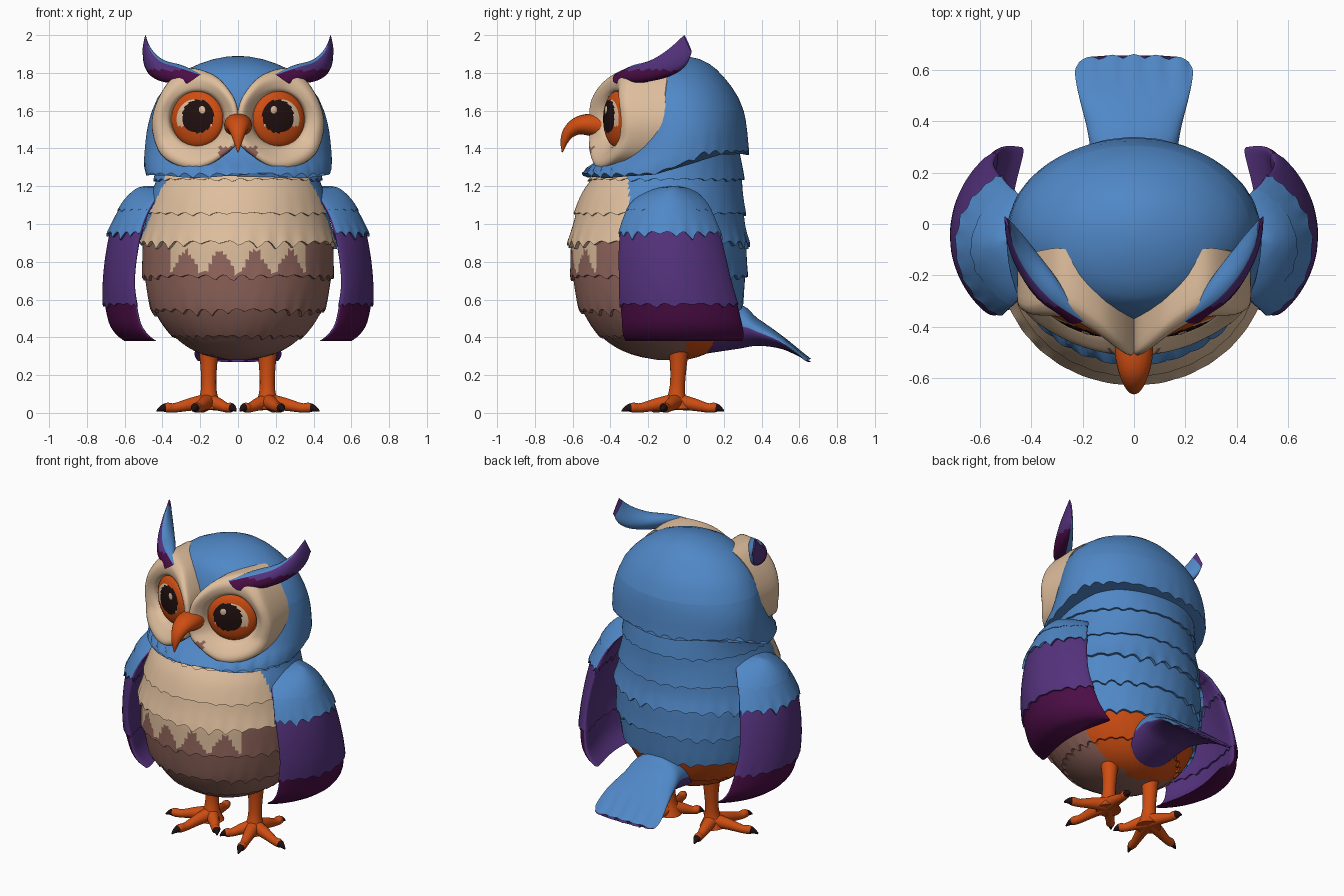
import bpy, bmesh
from math import sin, cos, pi, radians
from mathutils import Vector as V, Matrix

if "Cube" in bpy.data.objects:
    bpy.data.objects.remove(bpy.data.objects["Cube"])

COLOURS = dict(blue=(.08, .245, .57), cream=(.74, .52, .34), brown=(.29, .135, .11),
               purple=(.09, .032, .205), plum=(.07, .004, .06), orange=(.62, .075, .006),
               dark=(.015, .005, .005))
NAMES = list(COLOURS)
MATS = []
for n, c in COLOURS.items():
    m = bpy.data.materials.new(n)
    m.diffuse_color = (*c, 1)
    m.use_nodes = True
    m.node_tree.nodes["Principled BSDF"].inputs["Base Color"].default_value = m.diffuse_color
    MATS.append(m)


def clamp(t):
    return max(0., min(1., t))


def spline(rows, n=6, closed=False):
    """Catmull-Rom through tuples of any length."""
    out, N = [], len(rows)
    for i in range(N if closed else N - 1):
        p = [rows[(i + k) % N] if closed else rows[max(0, min(N - 1, i + k))] for k in (-1, 0, 1, 2)]
        for k in range(n):
            t = k / n
            out.append(tuple(.5 * (2 * b + (c - a) * t + (2 * a - 5 * b + 4 * c - d) * t * t
                                   + (3 * b - a - 3 * c + d) * t ** 3) for a, b, c, d in zip(*p)))
    return out if closed else out + [rows[-1]]


def lookup(rows, z):
    """Linear read of a table sorted by falling z."""
    for a, b in zip(rows, rows[1:]):
        if z >= b[0]:
            f = clamp((z - b[0]) / max(1e-6, a[0] - b[0]))
            return [q + (p - q) * f for p, q in zip(a, b)][1:]
    return rows[-1][1:]


def finish(name, bm, rule, side=1):
    bmesh.ops.recalc_face_normals(bm, faces=bm.faces)
    bm.normal_update()
    layer = bm.faces.layers.int.get("seg")
    for f in bm.faces:
        f.smooth = True
        f.material_index = NAMES.index(rule(f[layer] if layer else 0, f.calc_center_median(), f.normal))
    if side < 0:
        bmesh.ops.scale(bm, vec=(-1, 1, 1), verts=bm.verts)
        bmesh.ops.reverse_faces(bm, faces=bm.faces)
    me = bpy.data.meshes.new(name)
    bm.to_mesh(me)
    bm.free()
    me.set_sharp_from_angle(angle=radians(45))
    for m in MATS:
        me.materials.append(m)
    ob = bpy.data.objects.new(name, me)
    bpy.context.collection.objects.link(ob)
    return ob


def loft(name, rings, rule, side=1):
    """Closed skin over rings of points; rule(ring index, centre, normal) gives the colour."""
    bm = bmesh.new()
    layer = bm.faces.layers.int.new("seg")
    vs = [[bm.verts.new(p) for p in r] for r in rings]
    N = len(vs[0])
    for i, (a, b) in enumerate(zip(vs, vs[1:])):
        for k in range(N):
            bm.faces.new((a[k], a[(k + 1) % N], b[(k + 1) % N], b[k]))[layer] = i
    bm.faces.new(vs[0])[layer] = 0
    bm.faces.new(vs[-1])[layer] = len(vs) - 2
    return finish(name, bm, rule, side)


def ellipse(c, a, b, n=20):
    return [c + a * cos(2 * pi * k / n) + b * sin(2 * pi * k / n) for k in range(n)]


def tube(name, rows, rule, side=1, across=None):
    """Tube along rows of (x, y, z, half width, half height)."""
    rows = spline(rows, 5)
    pts = [V(r[:3]) for r in rows]
    rings = []
    for i, r in enumerate(rows):
        t = (pts[min(i + 1, len(pts) - 1)] - pts[max(i - 1, 0)]).normalized()
        s = across or t.cross(V((0, 0, 1))).normalized()
        rings.append(ellipse(pts[i], s * r[3], t.cross(s) * r[4]))
    return loft(name, rings, rule, side)


STEPS = 8


def feathered(name, section, breaks, rule, side=1, lobes=16, n=160):
    """Layered skin: each break (z, jag, overhang, back lift) is a ragged feather hem."""
    def hem(i, a):
        z, jag, _, lift = breaks[i]
        back = clamp((-cos(a) + .1) / .5)
        wave = (1 - abs(sin(lobes * a + i))) * (.65 + .35 * sin(5 * a + 2 * i))
        return z + lift * back - jag * wave
    rings = []
    for i in range(len(breaks) - 1):
        for k in range(STEPS + 1):
            f = k / STEPS
            g = f * f if i == 0 else f
            rings.append([section(hem(i, a) * (1 - g) + hem(i + 1, a) * g, a, breaks[i + 1][2] * f * f)
                          for a in (2 * pi * j / n for j in range(n))])
    return loft(name, rings, lambda s, c, nn: rule(s // (STEPS + 1), c, nn), side)


def oval(table):
    """Cross-section from rows of (z, half width, front y, back y)."""
    t = spline(table)

    def section(z, a, off):
        rx, yf, yb = lookup(t, z)
        return V(((rx + off) * sin(a), (yf + yb) / 2 - ((yb - yf) / 2 + off) * cos(a), z))
    return section


# body: blue back, cream chest, brown belly, orange rump
body = oval([(1.4, .42, -.36, .28), (1.25, .43, -.49, .295), (1.15, .46, -.555, .3), (1, .49, -.595, .31),
             (.85, .505, -.61, .32), (.65, .48, -.585, .305), (.5, .42, -.525, .265), (.38, .31, -.42, .19),
             (.31, .19, -.29, .1), (.28, .05, -.15, .0)])


def body_colour(s, c, n):
    if c.y > -.1 - .2 * clamp((c.z - .7) / .4):
        return "blue" if s < 5 else "orange" if c.y > 0 else "brown"
    if s < 3 or (s == 3 and abs(c.x) < .36 and c.z > .8 - .06 * cos(c.x * 34)):
        return "cream"
    return "brown"


feathered("body", body, [(1.4, 0, 0, 0), (1.24, .02, .015, 0), (1.06, .02, .012, 0), (.91, .05, .02, 0),
                         (.73, .04, .015, 0), (.55, .04, .018, 0), (.41, .03, .012, 0), (.28, 0, 0, 0)],
          body_colour)

# head with ragged collar
head = oval([(1.89, .01, -.05, -.03), (1.88, .1, -.13, .05), (1.85, .2, -.22, .12), (1.8, .3, -.3, .18),
             (1.7, .405, -.35, .26), (1.6, .455, -.37, .305), (1.5, .48, -.37, .32), (1.4, .488, -.41, .322),
             (1.33, .488, -.46, .322), (1.28, .48, -.54, .315), (1.2, .46, -.5, .3)])
feathered("head", head, [(1.89, 0, 0, 0), (1.6, 0, 0, 0), (1.27, .03, .012, .12)],
          lambda s, c, n: "blue")


# face discs
def face_y(x, z):
    return -.49 + .42 * abs(x) + 2 * max(0, z - 1.62) ** 2 - .35 * max(0, 1.45 - z)


EYE = (.215, 1.555)
outline = spline([(.0, 1.6), (.04, 1.7), (.13, 1.79), (.27, 1.825), (.37, 1.75), (.44, 1.62), (.455, 1.5),
                  (.41, 1.37), (.31, 1.305), (.2, 1.295), (.09, 1.35), (0, 1.44)], 6, True)
steps = spline([(0, .035), (.12, .005), (.35, -.015), (.65, -.03), (.9, -.02), (1, .02), (.95, .2)], 3)


def disc_ring(s, off):
    ring = []
    for x, z in outline:
        d = V((x - EYE[0], z - EYE[1]))
        p = V(EYE) + d.normalized() * .14 * (1 - s) + d * s
        ring.append((p.x, face_y(p.x, p.y) + off, p.y))
    return ring


def eye_colour(s, c, n):
    r = V((c.x, c.z)).length
    if V((c.x + .02, c.z - .015)).length < .088:
        return "dark"
    return "orange" if r > .106 or c.z < -.04 else "cream"


for side, word in ((1, "right"), (-1, "left")):
    loft(word + "_face_disc", [disc_ring(*s) for s in steps],
         lambda s, c, n: "brown" if c.z < 1.41 and c.x < .1 else "cream", side)

    # eye and highlight
    place = Matrix.Translation((EYE[0], -.365, EYE[1])) @ Matrix.Rotation(radians(23), 4, 'Z')
    for part, at, size, rule in (("eye", (0, 0, 0), (.148, .05, .148), eye_colour),
                                 ("eye_highlight", (-.045, -.043, .048), (.02, .006, .022),
                                  lambda s, c, n: "cream")):
        bm = bmesh.new()
        bmesh.ops.create_uvsphere(bm, u_segments=48, v_segments=40, radius=1)
        bmesh.ops.rotate(bm, matrix=Matrix.Rotation(pi / 2, 3, 'X'), verts=bm.verts)
        bmesh.ops.scale(bm, vec=size, verts=bm.verts)
        bmesh.ops.translate(bm, vec=at, verts=bm.verts)
        ob = finish(word + "_" + part, bm, rule)
        ob.data.transform(Matrix.Scale(side, 4, (1, 0, 0)) @ place)
        if side < 0:
            ob.data.flip_normals()

    # ear tuft: blade between an upper and a lower rail
    rails = spline([(.2, -.38, 1.79, .26, -.36, 1.75, .03), (.32, -.3, 1.83, .36, -.2, 1.76, .06),
                    (.41, -.2, 1.86, .44, -.07, 1.79, .05), (.465, -.1, 1.92, .485, 0, 1.84, .03),
                    (.49, -.01, 2.0, .505, .03, 1.91, .006)], 5)
    rings = []
    for r in rails:
        up, low = V(r[:3]), V(r[3:6])
        rings.append(ellipse((up + low) / 2, (up - low) / 2, V((-.7, .5, .5)) * r[6]))
    loft(word + "_ear_tuft", rings,
         lambda s, c, n: "blue" if n.dot(V((-.7, .5, .5))) > .1 and s < 18
         else "plum" if c.z < 1.815 else "purple", side)

    # wing: curved slab with blue shoulder, purple flight feathers, plum tips
    wt = spline([(1.2, .5, -.1, -.03), (1.18, .55, -.2, .04), (1.1, .62, -.3, .12), (.95, .68, -.35, .18),
                 (.7, .715, -.355, .24), (.5, .69, -.34, .29), (.42, .65, -.335, .305), (.38, .6, -.32, .3)])

    def wing(z, a, off):
        xo, yf, yb = lookup(wt, z)
        u = -cos(a)
        curl = .1 * u * u
        return V((xo - .06 - curl + (.06 + off) * sin(a),
                  (yf + yb) / 2 + ((yb - yf) / 2 + off * .5) * u, z))
    feathered(word + "_wing", wing, [(1.2, 0, 0, 0), (1.08, .02, .004, 0), (.96, .05, .016, 0),
                                     (.75, 0, 0, 0), (.58, .03, .012, 0), (.38, 0, 0, 0)],
              lambda s, c, n: "purple" if n.x < -.1 else ("blue", "blue", "purple", "purple", "plum")[s],
              side, lobes=10, n=100)

    # leg, toes and claws
    tube(word + "_leg", [(.155, -.04, .37, .06, .06), (.155, -.04, .26, .045, .045), (.155, -.045, .15, .04, .04),
                         (.155, -.05, .08, .05, .05), (.155, -.05, .02, .075, .075)],
         lambda s, c, n: "orange", side, V((1, 0, 0)))
    for i, (tx, ty) in enumerate(((.43, -.13), (.24, -.34), (.01, -.2), (.2, .2))):
        a, b = V((.155, -.05)), V((tx, ty))
        rows = [(*a.lerp(b, f), z, w, w) for f, z, w in ((0, .06, .045), (.35, .045, .034), (.65, .027, .025),
                                                        (.8, .028, .026), (.9, .024, .017), (1, .01, .004))]
        tube(f"{word}_toe_{i + 1}", rows, lambda s, c, n: "dark" if s >= 17 else "orange", side)

# beak
tube("beak", [(0, -.4, 1.51, .07, .07), (0, -.5, 1.525, .074, .06), (0, -.57, 1.52, .062, .048),
              (0, -.62, 1.485, .042, .034), (0, -.645, 1.435, .023, .02), (0, -.655, 1.38, .003, .003)],
     lambda s, c, n: "orange", 1, V((1, 0, 0)))

# tail fan: rows of (y, half width, top z, bottom z), scalloped at the end
rings = []
for y, w, top, low in spline([(.08, .16, .5, .31), (.28, .17, .57, .34), (.38, .185, .5, .355),
                              (.5, .215, .415, .34), (.6, .23, .325, .297), (.645, .215, .285, .27)], 5):
    ring = ellipse(V((0, y, (top + low) / 2)), V((w, 0, 0)), V((0, 0, (top - low) / 2)), 64)
    fan = clamp((y - .5) / .14)
    rings.append([p + V((0, fan * (.018 * abs(cos(p.x * 36)) - .35 * p.x ** 2), 0)) for p in ring])
loft("tail", rings, lambda s, c, n: "blue" if n.z > .05 else "purple")
